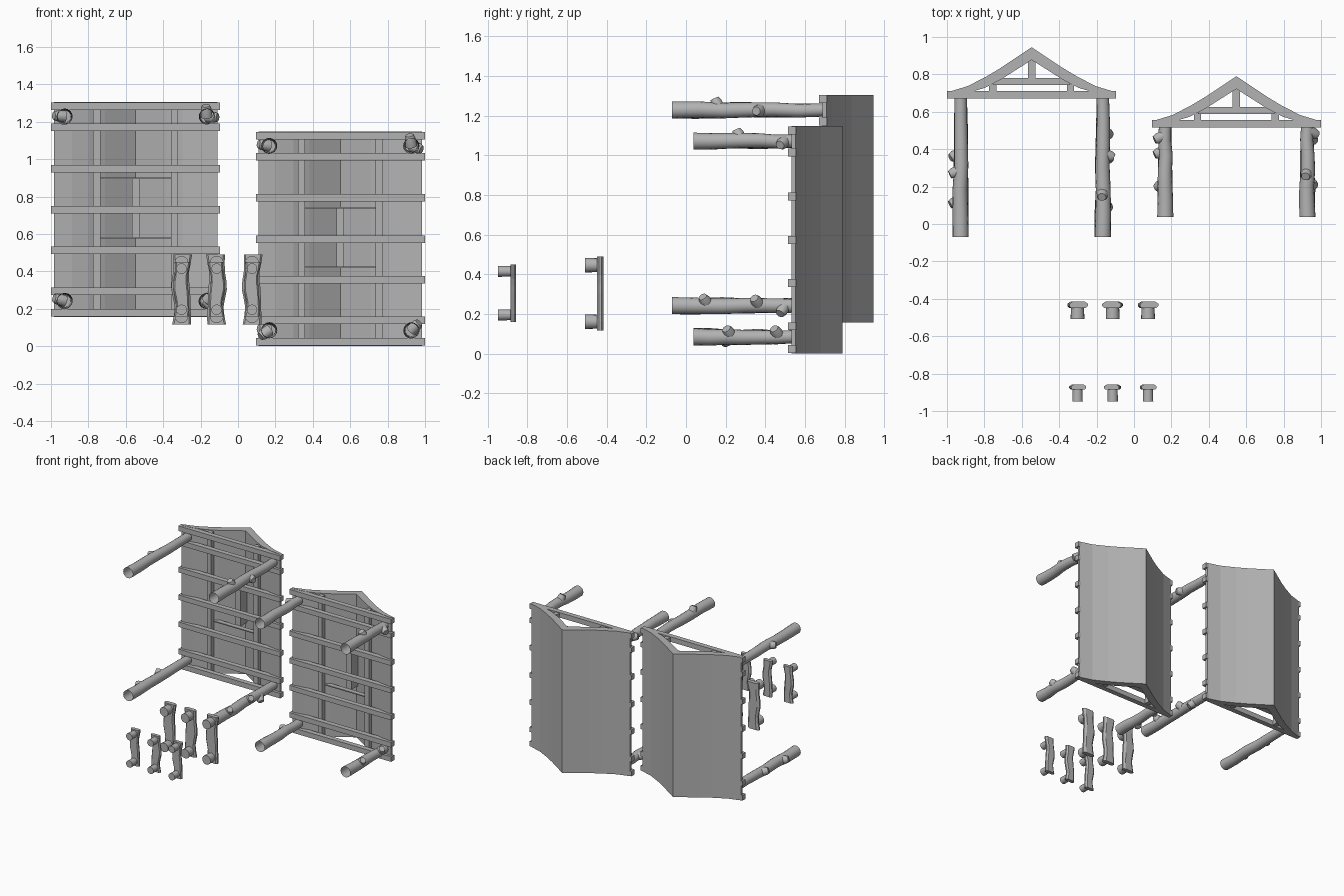
import bpy, bmesh, math, random
from mathutils import Vector

random.seed(4)
cube = bpy.data.objects.get("Cube")
if cube:
    bpy.data.objects.remove(cube)

wood = bpy.data.materials.new("grey wood")
wood.use_nodes = True
GREY = (0.45, 0.45, 0.45, 1)
wood.diffuse_color = GREY
wood.node_tree.nodes["Principled BSDF"].inputs["Base Color"].default_value = GREY


def finish(name, bm, smooth=False):
    bmesh.ops.recalc_face_normals(bm, faces=bm.faces)
    mesh = bpy.data.meshes.new(name)
    bm.to_mesh(mesh)
    bm.free()
    mesh.materials.append(wood)
    obj = bpy.data.objects.new(name, mesh)
    bpy.context.collection.objects.link(obj)
    if smooth:
        bpy.ops.object.select_all(action="DESELECT")
        obj.select_set(True)
        bpy.context.view_layer.objects.active = obj
        bpy.ops.object.shade_smooth_by_angle(angle=math.radians(40))
    return obj


def box(name, low, high):
    bm = bmesh.new()
    bmesh.ops.create_cube(bm, size=1)
    low, high = Vector(low), Vector(high)
    for v in bm.verts:
        v.co = (low + high) / 2 + v.co * (high - low)
    return finish(name, bm)


def loft(bm, rings, cap_start=True, cap_end=True):
    loops = [[bm.verts.new(p) for p in ring] for ring in rings]
    n = len(loops[0])
    for a, b in zip(loops, loops[1:]):
        for i in range(n):
            bm.faces.new((a[i], a[(i + 1) % n], b[(i + 1) % n], b[i]))
    if cap_start:
        bm.faces.new(loops[0])
    if cap_end:
        bm.faces.new(loops[-1])


def circle(center, axis, radius, sides=12):
    axis = Vector(axis).normalized()
    u = axis.orthogonal().normalized()
    w = axis.cross(u)
    turn = [2 * math.pi * i / sides for i in range(sides)]
    return [Vector(center) + radius * (u * math.cos(t) + w * math.sin(t)) for t in turn]


def post(name, x, z, foot, top, knots):
    # Tapered, slightly crooked log, open at the foot, with cut branch stubs
    bm = bmesh.new()
    rings = []
    for i in range(7):
        f = i / 6
        wobble = 0.004 if 0 < i < 6 else 0
        center = (x + random.uniform(-wobble, wobble), foot + (top - foot) * f,
                  z + random.uniform(-wobble, wobble))
        rings.append(circle(center, (0, 1, 0), 0.043 - 0.010 * f, 16))
    loft(bm, rings, cap_start=False)
    for y, angle in knots:
        a = math.radians(angle)
        axis = Vector((math.cos(a), -0.45, math.sin(a))).normalized()
        base = Vector((x, y + 0.02, z))
        loft(bm, [circle(base, axis, 0.032), circle(base + axis * 0.045, axis, 0.029),
                  circle(base + axis * 0.064, axis, 0.022)])
    return finish(name, bm, True)


OUTER = [(0, 0.945), (0.165, 0.835), (0.24, 0.79), (0.34, 0.738), (0.438, 0.708)]
INNER = [(0, 0.877), (0.165, 0.772), (0.25, 0.728), (0.34, 0.702), (0.438, 0.688)]
TIES = (0.18, 0.295, 0.513, 0.73, 0.95, 1.17, 1.283)


def shelter(tag, cx, dy, dz, foot, knots):
    # Curved gable roof panel
    def mirrored(half):
        return [(-x, y) for x, y in reversed(half[1:])] + half
    outline = mirrored(OUTER) + mirrored(INNER)[::-1]
    n = len(OUTER) * 2 - 1
    bm = bmesh.new()
    ends = []
    for z in (0.157, 1.305):
        ends.append([bm.verts.new((cx + x, y + dy, z + dz)) for x, y in outline])
    count = len(outline)
    for i in range(count):
        j = (i + 1) % count
        bm.faces.new((ends[0][i], ends[0][j], ends[1][j], ends[1][i]))
    for end in ends:
        for i in range(n - 1):
            bm.faces.new((end[i], end[i + 1], end[count - 2 - i], end[count - 1 - i]))
    finish(tag + "_roof", bm)

    # Tie beams across the eaves
    for i, z in enumerate(TIES):
        box(f"{tag}_tie_beam_{i}", (cx - 0.452, 0.67 + dy, z - 0.02 + dz),
            (cx + 0.452, 0.71 + dy, z + 0.02 + dz))
    # Long purlins resting on the tie beams
    for side in (-1, 1):
        box(f"{tag}_purlin_{side}", (cx + side * 0.208 - 0.019, 0.71 + dy, 0.165 + dz),
            (cx + side * 0.208 + 0.019, 0.745 + dy, 1.298 + dz))
    # Thin collars joined by a king board under the ridge
    for i, z in enumerate((0.58, 0.898)):
        box(f"{tag}_collar_{i}", (cx - 0.205, 0.742 + dy, z - 0.004 + dz),
            (cx + 0.205, 0.78 + dy, z + 0.004 + dz))
    box(tag + "_king_board", (cx - 0.021, 0.78 + dy, 0.58 + dz),
        (cx + 0.021, 0.88 + dy, 0.898 + dz))
    # Four corner posts
    for (sx, sz), stubs in knots.items():
        post(f"{tag}_post_{sx}_{sz}", cx + sx * 0.38, 0.735 + sz * 0.493 + dz,
             foot, 0.69 + dy, stubs)


# Branch stubs per post: position along the log and direction in degrees
shelter("tall_shelter", -0.547, 0, 0, -0.07, {
    (-1, 1): [(0.27, 175)],
    (1, 1): [(0.15, 95), (0.36, -5)],
    (-1, -1): [(0.36, 160), (0.11, 165)],
    (1, -1): [(0.09, 50), (0.35, 40), (0.48, -45)]})
shelter("short_shelter", 0.547, -0.155, -0.157, 0.038, {
    (-1, 1): [(0.455, 170)],
    (1, 1): [(0.26, 100), (0.48, -20)],
    (-1, -1): [(0.375, 170), (0.2, 215)],
    (1, -1): [(0.21, 45), (0.45, 45)]})


def bench(name, x, back, low, high, half, thick, leg_len, leg_r, bend):
    # Wavy plank with bevelled long edges
    bm = bmesh.new()
    rings = []
    for i in range(9):
        f = i / 8
        shift = bend * 0.006 * math.sin(f * math.pi * 2.5)
        w = half * (0.92 + 0.08 * math.cos(f * math.pi * 4))
        section = [(-0.65, 0), (0.65, 0), (1, -0.35), (1, -0.7),
                   (0.8, -1), (-0.8, -1), (-1, -0.7), (-1, -0.35)]
        rings.append([(x + shift + w * u, back + thick * v, low + (high - low) * f)
                      for u, v in section])
    loft(bm, rings)
    finish(name + "_seat", bm)
    # Two round log feet
    for i, z in enumerate((low + leg_r + 0.007, high - leg_r - 0.007)):
        bm = bmesh.new()
        y = back - thick * 0.6
        loft(bm, [circle((x, y, z), (0, 1, 0), leg_r * 0.93, 16),
                  circle((x, back - thick - leg_len, z), (0, 1, 0), leg_r, 16)])
        finish(f"{name}_foot_{i}", bm, True)


for i, x in enumerate((-0.302, -0.114, 0.075)):
    bend = (1, -1, 1)[i]
    bench(f"large_bench_{i}", x, -0.415, 0.117, 0.49, 0.05, 0.033, 0.06, 0.037, bend)
    bench(f"small_bench_{i}", x, -0.858, 0.16, 0.45, 0.04, 0.028, 0.062, 0.028, bend)
